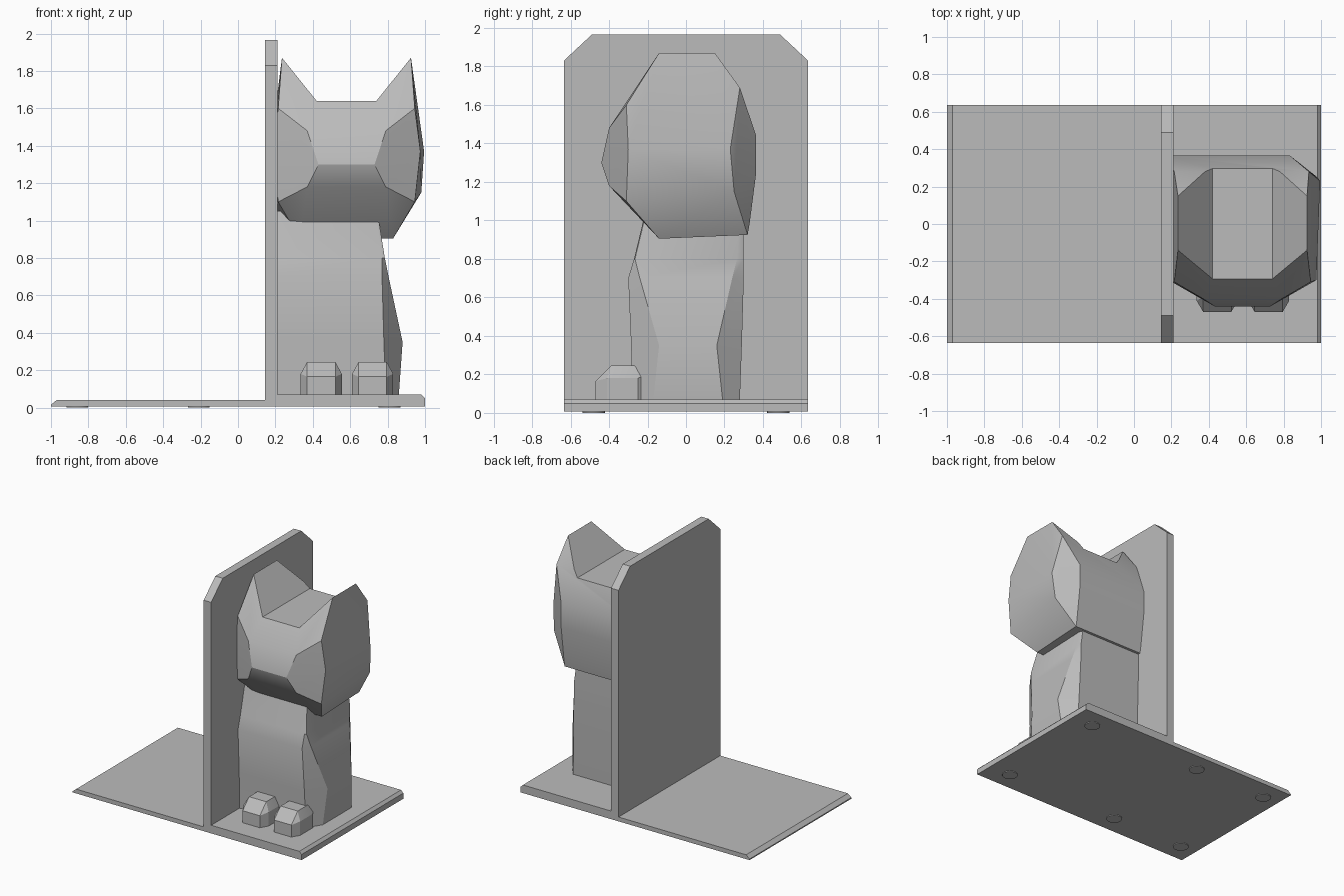
import bpy, bmesh, math
from mathutils import Vector

old = bpy.data.objects.get("Cube")
if old:
    bpy.data.objects.remove(old, do_unlink=True)

grey = bpy.data.materials.new("plain grey")
grey.use_nodes = True
COLOUR = (0.5, 0.5, 0.5, 1)
grey.diffuse_color = COLOUR
grey.node_tree.nodes["Principled BSDF"].inputs["Base Color"].default_value = COLOUR


def finish(name, bm, smooth=True):
    bmesh.ops.recalc_face_normals(bm, faces=bm.faces)
    mesh = bpy.data.meshes.new(name)
    bm.to_mesh(mesh)
    bm.free()
    mesh.materials.append(grey)
    ob = bpy.data.objects.new(name, mesh)
    bpy.context.collection.objects.link(ob)
    if smooth:
        bpy.ops.object.select_all(action='DESELECT')
        ob.select_set(True)
        bpy.context.view_layer.objects.active = ob
        bpy.ops.object.shade_smooth_by_angle(angle=math.radians(25))
    return ob


def loft(name, rings, smooth=False):
    """Skin matching rings of points and cap both ends."""
    bm = bmesh.new()
    loops = [[bm.verts.new(p) for p in ring] for ring in rings]
    n = len(loops[0])
    for a, b in zip(loops, loops[1:]):
        for i in range(n):
            j = (i + 1) % n
            bm.faces.new((a[i], a[j], b[j], b[i]))
    bm.faces.new(loops[0])
    bm.faces.new(loops[-1])
    return finish(name, bm, smooth)


def hull(name, points):
    bm = bmesh.new()
    for p in points:
        bm.verts.new(p)
    res = bmesh.ops.convex_hull(bm, input=bm.verts)
    loose = [v for v in bm.verts if not v.link_faces]
    bmesh.ops.delete(bm, geom=loose, context='VERTS')
    bmesh.ops.dissolve_limit(bm, angle_limit=math.radians(2),
                             verts=bm.verts, edges=bm.edges)
    return finish(name, bm)


# base plate: thin tongue on one side, thicker foot on the other
HALF, FLOOR = 0.635, 0.006
profile = [(-1, FLOOR), (1, FLOOR), (1, 0.05), (0.98, 0.07), (0.21, 0.07),
           (0.21, 0.04), (0.145, 0.04), (-0.97, 0.04), (-1, 0.015)]
loft("base_plate", [[(x, y, z) for x, z in profile] for y in (-HALF, HALF)])

# upright panel with clipped top corners
panel = [(-HALF, 0.04), (HALF, 0.04), (HALF, 1.83), (0.49, 1.965),
         (-0.49, 1.965), (-HALF, 1.83)]
loft("upright_panel", [[(x, y, z) for y, z in panel] for x in (0.145, 0.21)])

# round pads under the plate
for i, x in enumerate((0.81, -0.21, -0.86)):
    for side in (-1, 1):
        rings = [[(x + 0.058 * math.cos(t * math.tau / 24),
                   side * 0.48 + 0.058 * math.sin(t * math.tau / 24), z)
                  for t in range(24)] for z in (0, FLOOR + 0.002)]
        loft(f"pad_{i}_{'left' if side > 0 else 'right'}", rings, True)

# body: height, front y, corner x, side x, side front y, side back y, back y
levels = [(0.07, -0.28, 0.79, 0.86, -0.17, 0.19, 0.28),
          (0.35, -0.285, 0.78, 0.88, -0.14, 0.16, 0.29),
          (0.70, -0.30, 0.77, 0.805, -0.24, 0.24, 0.30),
          (0.80, -0.27, 0.77, 0.785, -0.265, 0.265, 0.30),
          (1.05, -0.21, 0.735, 0.745, -0.205, 0.28, 0.30)]
loft("body", [[(0.2, f, z), (c, f, z), (s, sf, z), (s, sb, z), (c, b, z),
               (0.2, b, z)] for z, f, c, s, sf, sb, b in levels], True)

# paws
for name, cx in (("right_paw", 0.445), ("left_paw", 0.72)):
    half = [(0.075, -0.47, 0.065), (0.075, -0.47, 0.165),
            (0.11, -0.41, 0.065), (0.11, -0.41, 0.18),
            (0.075, -0.39, 0.245), (0.075, -0.26, 0.245),
            (0.11, -0.25, 0.18), (0.11, -0.25, 0.065),
            (0.075, -0.20, 0.20), (0.075, -0.20, 0.065)]
    hull(name, [(cx + s * x, y, z) for x, y, z in half for s in (-1, 1)])

# head: mirrored face and cheeks, back runs straight into the panel
MID = 0.58
face = [(0.345, -0.14, 1.87), (0.345, 0.15, 1.87),
        (0.15, -0.44, 1.30), (0.21, -0.40, 1.48), (0.21, -0.40, 1.18),
        (0.365, -0.31, 1.60), (0.365, -0.31, 1.10), (0.395, -0.30, 1.37),
        (0.25, -0.14, 0.905)]
outer = [(0.415, 0.23, 1.37), (0.40, 0.25, 1.15), (0.365, 0.27, 1.57),
         (0.355, 0.28, 1.69)]
back = [(0.365, 1.44), (0.365, 1.25), (0.33, 0.98), (0.32, 0.925)]
points = [(MID + s * x, y, z) for x, y, z in face for s in (-1, 1)]
points += [(MID + x, y, z) for x, y, z in outer]
points += [(x, y, z) for y, z in back for x in (0.18, MID + 0.255)]
points.append((0.215, 0.28, 1.69))
head = hull("head", points)

# notch between the ears
notch = [(0.42, 1.64), (0.74, 1.64), (0.965, 1.92), (0.195, 1.92)]
cutter = loft("ear_notch_cutter",
              [[(x, y, z) for x, z in notch] for y in (-0.8, 0.8)])
cutter.hide_render = True
cutter.hide_viewport = True
cut = head.modifiers.new("ear notch", 'BOOLEAN')
cut.operation = 'DIFFERENCE'
cut.solver = 'EXACT'
cut.object = cutter
